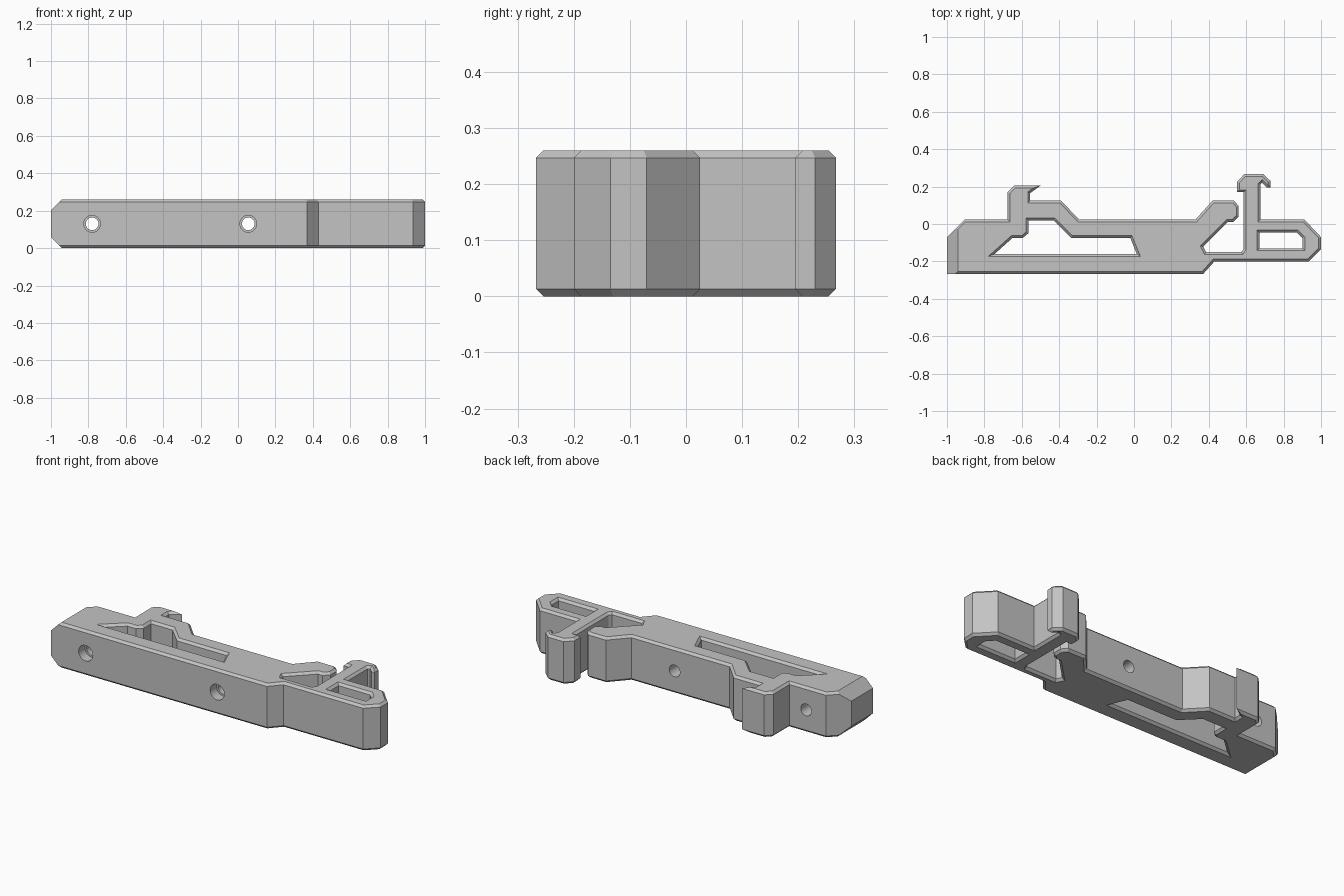
import bpy, bmesh, math
from mathutils import Vector

HEIGHT, CHAMFER = 0.26, 0.013

if "Cube" in bpy.data.objects:
    bpy.data.objects.remove(bpy.data.objects["Cube"])

grey = bpy.data.materials.new("plain grey")
grey.use_nodes = True
grey.diffuse_color = (0.55, 0.55, 0.55, 1)
grey.node_tree.nodes["Principled BSDF"].inputs["Base Color"].default_value = grey.diffuse_color

# Plan profiles: outline runs counterclockwise, windows clockwise
base = [(-1, -.267), (.37, -.267), (.43, -.2), (.935, -.2), (1, -.135),
        (1, -.07), (.91, .025), (.675, .025)]
tall_hook = [(.675, .21), (.685, .22), (.71, .195), (.73, .195), (.73, .23),
             (.69, .267), (.59, .267), (.55, .225), (.55, .17), (.585, .17)]
slot_and_arm = [(.585, -.135), (.575, -.15), (.385, -.15), (.37, -.12), (.5, .01),
                (.53, .01), (.56, .04), (.56, .095), (.535, .125), (.42, .125), (.33, .025)]
short_hook = [(-.295, .025), (-.39, .125), (-.555, .125), (-.555, .165), (-.5, .205),
              (-.64, .205), (-.675, .17), (-.675, .025), (-.905, .025), (-1, -.07)]
long_window = [(-.745, -.16), (-.65, -.075), (-.595, -.075), (-.565, -.05), (-.565, .02),
               (-.43, .02), (-.335, -.075), (-.02, -.075), (.015, -.16)]
small_window = [(.67, -.13), (.67, -.045), (.87, -.045), (.9, -.075), (.9, -.13)]


def inset(loop, dist):
    """Move every corner into the material by a mitred distance."""
    pts = [Vector(p) for p in loop]
    result = []
    for i, p in enumerate(pts):
        a = (p - pts[i - 1]).normalized()
        b = (pts[(i + 1) % len(pts)] - p).normalized()
        na, nb = Vector((-a.y, a.x)), Vector((-b.y, b.x))
        result.append(p + (na + nb) * dist / (1 + na.dot(nb)))
    return result


def chamfered_plate(name, loops):
    """Extrude loops upward with chamfered rims on top and bottom."""
    bm = bmesh.new()
    caps = ([], [])
    for loop in loops:
        small = inset(loop, CHAMFER)
        levels = [(small, 0), (loop, CHAMFER), (loop, HEIGHT - CHAMFER), (small, HEIGHT)]
        rings = [[bm.verts.new((p[0], p[1], z)) for p in pts] for pts, z in levels]
        n = len(loop)
        for low, high in zip(rings, rings[1:]):
            for i in range(n):
                j = (i + 1) % n
                bm.faces.new((low[i], low[j], high[j], high[i]))
        for cap, ring in zip(caps, (rings[0], rings[-1])):
            cap += [bm.edges.get((ring[i - 1], ring[i])) for i in range(n)]
    for cap in caps:
        bmesh.ops.triangle_fill(bm, edges=cap, use_beauty=True, normal=(0, 0, 1))
    # Large bevels across the top and bottom of the right-hand end
    for z, side in ((0, -1), (HEIGHT, 1)):
        bmesh.ops.bisect_plane(bm, geom=bm.verts[:] + bm.edges[:] + bm.faces[:],
                               plane_co=(-.942, 0, z), plane_no=(-1, 0, side), clear_outer=True)
        bmesh.ops.holes_fill(bm, edges=[e for e in bm.edges if e.is_boundary], sides=0)
    bmesh.ops.recalc_face_normals(bm, faces=bm.faces[:])
    mesh = bpy.data.meshes.new(name)
    bm.to_mesh(mesh)
    bm.free()
    obj = bpy.data.objects.new(name, mesh)
    bpy.context.collection.objects.link(obj)
    mesh.materials.append(grey)
    return obj


def drill(target, x, y0, y1, radius):
    """Cut a round hole running from front to back."""
    bpy.ops.mesh.primitive_cylinder_add(vertices=24, radius=radius, depth=y1 - y0,
                                        location=(x, (y0 + y1) / 2, HEIGHT / 2),
                                        rotation=(math.pi / 2, 0, 0))
    cutter = bpy.context.object
    cutter.hide_render = True
    mod = target.modifiers.new("hole", "BOOLEAN")
    mod.operation, mod.solver, mod.object = "DIFFERENCE", "EXACT", cutter
    bpy.context.view_layer.objects.active = target
    bpy.ops.object.modifier_apply(modifier=mod.name)
    bpy.data.objects.remove(cutter)


bracket = chamfered_plate("clip_bracket", [base + tall_hook + slot_and_arm + short_hook,
                                           long_window, small_window])

# Counterbored screw holes
for x in (-.78, .055):
    drill(bracket, x, -.3, .1, .034)
    drill(bracket, x, -.3, -.21, .045)
